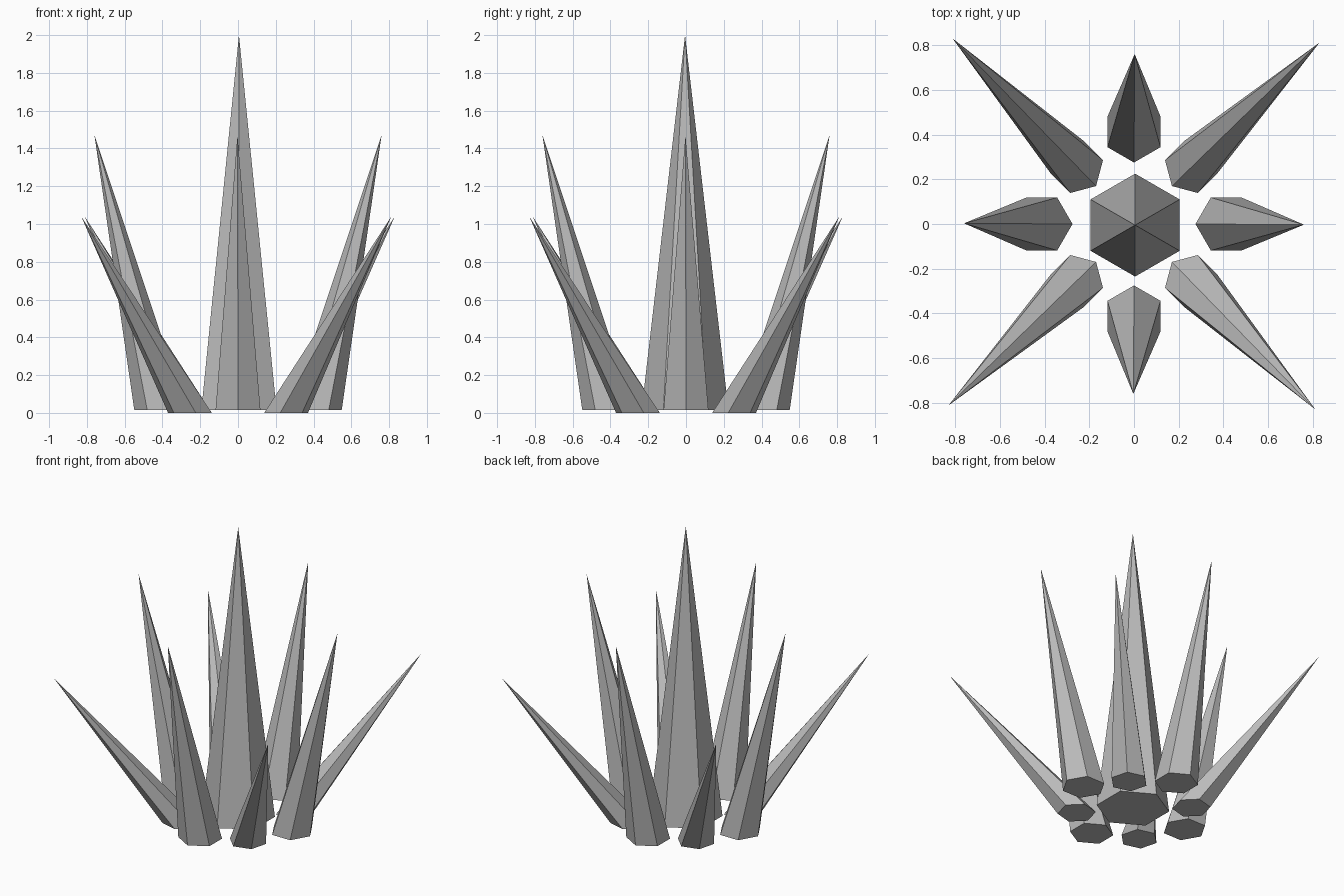
import bpy
import bmesh
from math import radians
from mathutils import Matrix, Vector

cube = bpy.data.objects.get("Cube")
if cube:
    bpy.data.objects.remove(cube)

# Single stone colour
stone = bpy.data.materials.new("grey_stone")
stone.use_nodes = True
colour = (0.5, 0.5, 0.5, 1.0)
stone.diffuse_color = colour
stone.node_tree.nodes["Principled BSDF"].inputs["Base Color"].default_value = colour


def spike(name, centre, radius, tip, turn):
    """Six-sided spike with a level base and a leaning tip, turned about z."""
    spin = Matrix.Rotation(radians(turn), 3, 'Z')
    corner = Vector((radius, 0, 0))
    bm = bmesh.new()
    base = [bm.verts.new(spin @ (Vector(centre) + Matrix.Rotation(radians(60 * i), 3, 'Z') @ corner))
            for i in range(6)]
    top = bm.verts.new(spin @ Vector(tip))
    bm.faces.new(list(reversed(base)))
    for i in range(6):
        bm.faces.new((base[i], base[(i + 1) % 6], top))
    mesh = bpy.data.meshes.new(name)
    bm.to_mesh(mesh)
    bm.free()
    mesh.materials.append(stone)
    bpy.context.collection.objects.link(bpy.data.objects.new(name, mesh))


# Tall upright spike in the middle
spike("centre_spike", (-0.005, -0.005, 0.015), 0.23, (-0.005, -0.005, 2.0), 90)

# Four steep spikes on the axes and four low spikes on the diagonals
for side, turn in (("left", 0), ("back", 90), ("right", 180), ("front", 270)):
    spike(side + "_steep_spike", (0.412, 0, 0.015), 0.137, (0.76, -0.003, 1.47), turn)
for side, turn in (("back_left", 45), ("back_right", 135), ("front_right", 225), ("front_left", 315)):
    spike(side + "_low_spike", (0.36, 0, 0), 0.12, (1.161, -0.013, 1.04), turn)
